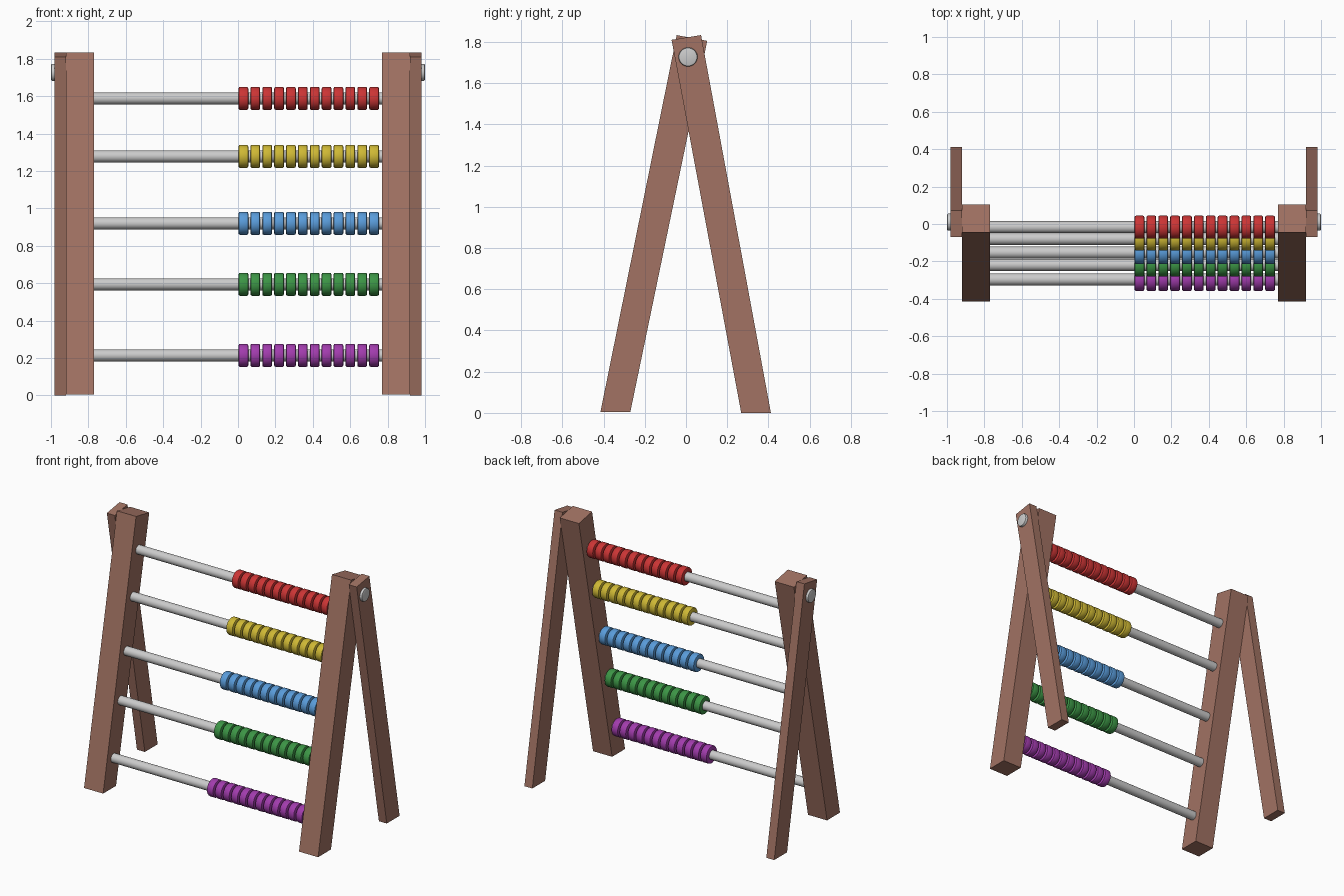
import bpy, bmesh, math
from mathutils import Matrix

cube = bpy.data.objects.get("Cube")
if cube:
    bpy.data.objects.remove(cube, do_unlink=True)


def material(name, rgb):
    m = bpy.data.materials.new(name)
    m.use_nodes = True
    m.diffuse_color = (*rgb, 1)
    m.node_tree.nodes["Principled BSDF"].inputs["Base Color"].default_value = (*rgb, 1)
    return m


wood = material("brown wood", (0.36, 0.17, 0.125))
metal = material("grey metal", (0.6, 0.6, 0.6))


def finish(name, bm, mat, smooth=False):
    bmesh.ops.recalc_face_normals(bm, faces=bm.faces)
    mesh = bpy.data.meshes.new(name)
    bm.to_mesh(mesh)
    bm.free()
    mesh.materials.append(mat)
    obj = bpy.data.objects.new(name, mesh)
    bpy.context.collection.objects.link(obj)
    if smooth:
        bpy.ops.object.select_all(action="DESELECT")
        obj.select_set(True)
        bpy.context.view_layer.objects.active = obj
        bpy.ops.object.shade_smooth_by_angle(angle=math.radians(35))
    return obj


def leg(name, profile, x0, x1):
    """Extrude a (y, z) side profile from x0 to x1."""
    bm = bmesh.new()
    face = bm.faces.new([bm.verts.new((x0, y, z)) for y, z in profile])
    ext = bmesh.ops.extrude_face_region(bm, geom=[face])["geom"]
    verts = [v for v in ext if isinstance(v, bmesh.types.BMVert)]
    bmesh.ops.translate(bm, verts=verts, vec=(x1 - x0, 0, 0))
    finish(name, bm, wood)


def add_disc(bm, x0, x1, y, z, r, bevel=0):
    """Add a cylinder along x, with optional rounded rims."""
    place = Matrix.Translation(((x0 + x1) / 2, y, z)) @ Matrix.Rotation(math.pi / 2, 4, "Y")
    new = bmesh.ops.create_cone(bm, cap_ends=True, segments=32, radius1=r,
                                radius2=r, depth=x1 - x0, matrix=place)["verts"]
    if bevel:
        rims = {e for v in new for e in v.link_edges
                if abs(e.verts[0].co.x - e.verts[1].co.x) < 1e-5}
        bmesh.ops.bevel(bm, geom=list(rims), offset=bevel, segments=2,
                        profile=0.5, affect="EDGES")


# Legs and pivot bolts on both sides
front_profile = [(-0.415, 0.005), (-0.27, 0.005), (0.103, 1.805), (-0.045, 1.833)]
rear_profile = [(0.268, 0), (0.412, 0), (0.073, 1.833), (-0.07, 1.81)]
for side, s in (("left", 1), ("right", -1)):
    leg(f"front_leg_{side}", front_profile, 0.77 * s, 0.92 * s)
    leg(f"rear_leg_{side}", rear_profile, 0.92 * s, 0.982 * s)
    bm = bmesh.new()
    ends = sorted((0.9 * s, s))
    add_disc(bm, *ends, 0.01, 1.727, 0.046, 0.008)
    finish(f"pivot_bolt_{side}", bm, metal, True)

# Rods with twelve beads each, following the slope of the front legs
rows = [("red", 1.588, (0.6, 0.035, 0.035)),
        ("yellow", 1.278, (0.62, 0.48, 0.035)),
        ("blue", 0.92, (0.1, 0.33, 0.7)),
        ("green", 0.594, (0.045, 0.3, 0.06)),
        ("purple", 0.214, (0.36, 0.045, 0.42))]
for colour, z, rgb in rows:
    y = -0.34 + 0.2035 * z
    bm = bmesh.new()
    add_disc(bm, -0.8, 0.8, y, z, 0.032)
    finish(f"{colour}_rod", bm, metal, True)
    bm = bmesh.new()
    for i in range(12):
        x = 0.003 + 0.0635 * i
        add_disc(bm, x, x + 0.052, y, z, 0.0615, 0.008)
    finish(f"{colour}_beads", bm, material(f"{colour} bead", rgb), True)
